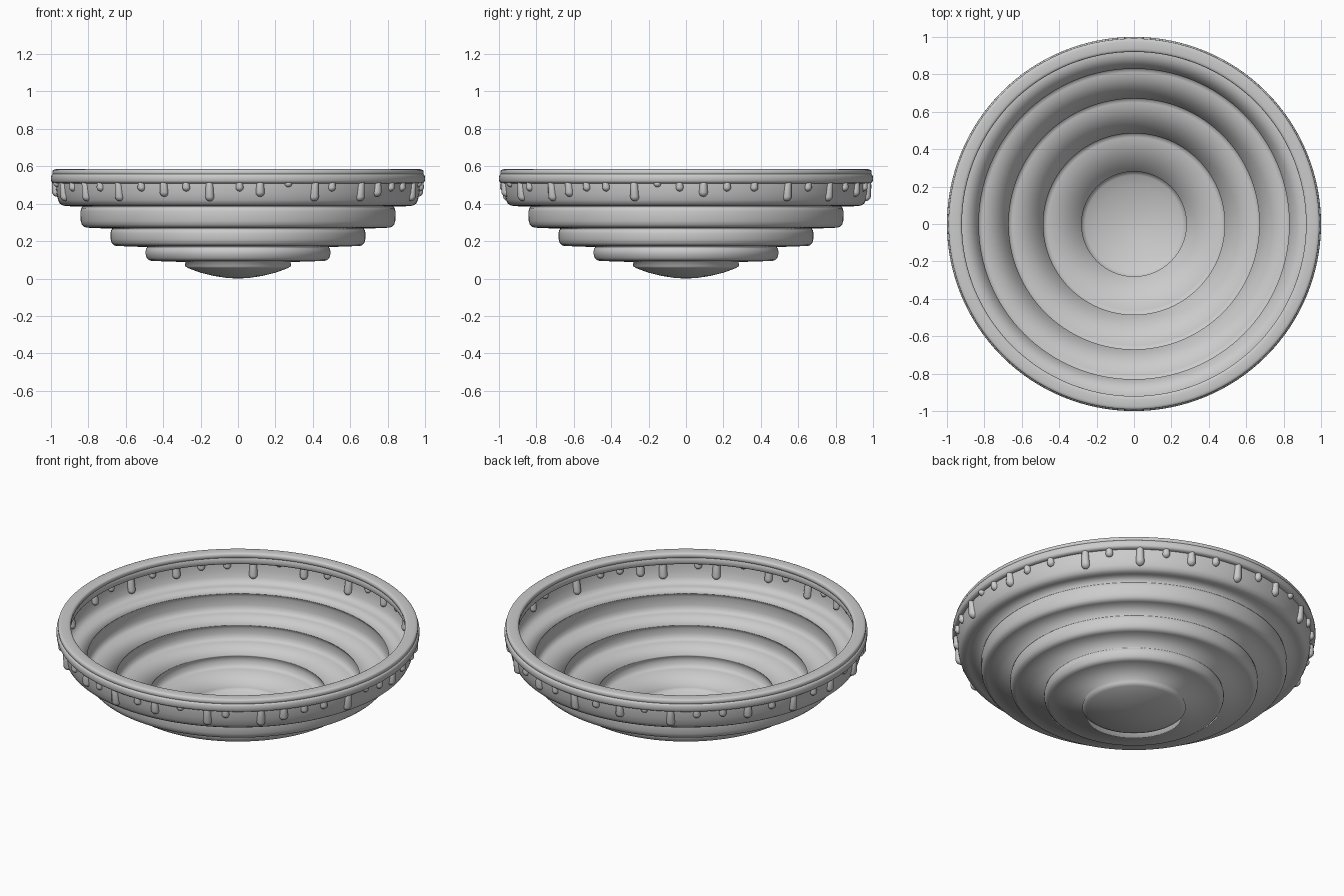
import bpy
import bmesh
from math import sin, cos, pi, radians, asin
from mathutils import Matrix, Vector

cube = bpy.data.objects.get("Cube")
if cube:
    bpy.data.objects.remove(cube, do_unlink=True)

# Single matte grey
grey = bpy.data.materials.new("plain_grey")
grey.use_nodes = True
colour = (0.6, 0.6, 0.6, 1)
grey.diffuse_color = colour
bsdf = grey.node_tree.nodes["Principled BSDF"]
bsdf.inputs["Base Color"].default_value = colour
bsdf.inputs["Roughness"].default_value = 0.7


def finish(bm, name):
    mesh = bpy.data.meshes.new(name)
    bm.to_mesh(mesh)
    bm.free()
    mesh.materials.append(grey)
    mesh.shade_smooth()
    obj = bpy.data.objects.new(name, mesh)
    bpy.context.collection.objects.link(obj)
    return obj


def lathe(name, profile, closed=False, steps=128):
    """Spin (radius, height) points around the z axis."""
    bm = bmesh.new()
    verts = [bm.verts.new((r, 0, z)) for r, z in profile]
    pairs = list(zip(verts, verts[1:]))
    if closed:
        pairs.append((verts[-1], verts[0]))
    edges = [bm.edges.new(p) for p in pairs]
    bmesh.ops.spin(bm, geom=verts + edges, cent=(0, 0, 0), axis=(0, 0, 1),
                   angle=2 * pi, steps=steps, use_duplicate=False)
    bmesh.ops.remove_doubles(bm, verts=bm.verts, dist=0.0002)
    bmesh.ops.recalc_face_normals(bm, faces=bm.faces)
    return finish(bm, name)


def tier(radius, top, bottom):
    """Rounded band of the stepped thin wall."""
    return [(radius - 0.004, top - 0.008), (radius, top - 0.025),
            (radius - 0.001, bottom + 0.04), (radius - 0.007, bottom + 0.02),
            (radius - 0.017, bottom + 0.009), (radius - 0.032, bottom + 0.004)]


# Stepped bowl wall, from the rim down to the domed base
wall = [(0.975, 0.54), (0.975, 0.5), (0.97, 0.455), (0.962, 0.42),
        (0.952, 0.4), (0.935, 0.39), (0.915, 0.387), (0.83, 0.384)]
for radius, top, bottom, lip in [(0.842, 0.384, 0.268, 0.67),
                                 (0.682, 0.266, 0.17, 0.485),
                                 (0.495, 0.168, 0.09, 0.28)]:
    wall += tier(radius, top, bottom) + [(lip, bottom - 0.002)]
wall += [(0.285, 0.066), (0.26, 0.053), (0.2, 0.031), (0.13, 0.014),
         (0.06, 0.003), (0, 0)]
lathe("bowl_wall", wall)


# Rim: a wide lower roll with a slimmer roll on top
def roll(name, inner, outer, low, high, power=0.6, n=20):
    def soft(v):
        return abs(v) ** power * (1 if v >= 0 else -1)
    pts = []
    for i in range(n):
        a = 2 * pi * i / n
        pts.append(((inner + outer) / 2 + (outer - inner) / 2 * soft(cos(a)),
                    (low + high) / 2 + (high - low) / 2 * soft(sin(a))))
    lathe(name, pts, closed=True)


roll("rim_lower_roll", 0.925, 1.0, 0.508, 0.562)
roll("rim_upper_roll", 0.92, 0.992, 0.55, 0.585)

# Drips below the rim: (angle from the front, height of the tip)
L, M, S, T = 0.413, 0.437, 0.466, 0.488
drips = list(zip(
    [-57, -49, -41, -32, -24, -16.5, -9, 0.5, 7, 16, 25, 31, 42.5, 50, 57,
     64, 73.5, 81, 88, 95.5, 103, 112, 124, 132, 142],
    [L, S, L, S, M, S, L, S, M, T, L, S, L, M, S,
     S, L, T, S, M, S, S, L, S, L]))
pattern = [S, M, S, L, S, M, T, L, S]
drips += [(150.5 + 8.5 * i, pattern[i % len(pattern)]) for i in range(18)]


def wall_radius(z):
    return 0.975 - 0.012 * max(0, (0.5 - z) / 0.08) ** 1.5


bm = bmesh.new()
for angle, tip in drips:
    bulb = 0.021 if tip > 0.45 else 0.024
    new = bmesh.ops.create_uvsphere(bm, u_segments=14, v_segments=10,
                                    radius=bulb)["verts"]
    centre = tip + bulb
    t = radians(angle)
    for v in new:
        # stretch the upper half into a slimmer neck reaching the rim
        if v.co.z > 0.001:
            v.co.x *= 0.8
            v.co.y *= 0.8
            v.co.z += max(0, 0.52 - centre)
        z = v.co.z + centre
        r = wall_radius(z) + v.co.y
        v.co = Vector((r * sin(t) + v.co.x * cos(t),
                       -r * cos(t) + v.co.x * sin(t), z))
bmesh.ops.recalc_face_normals(bm, faces=bm.faces)
finish(bm, "rim_drips")
